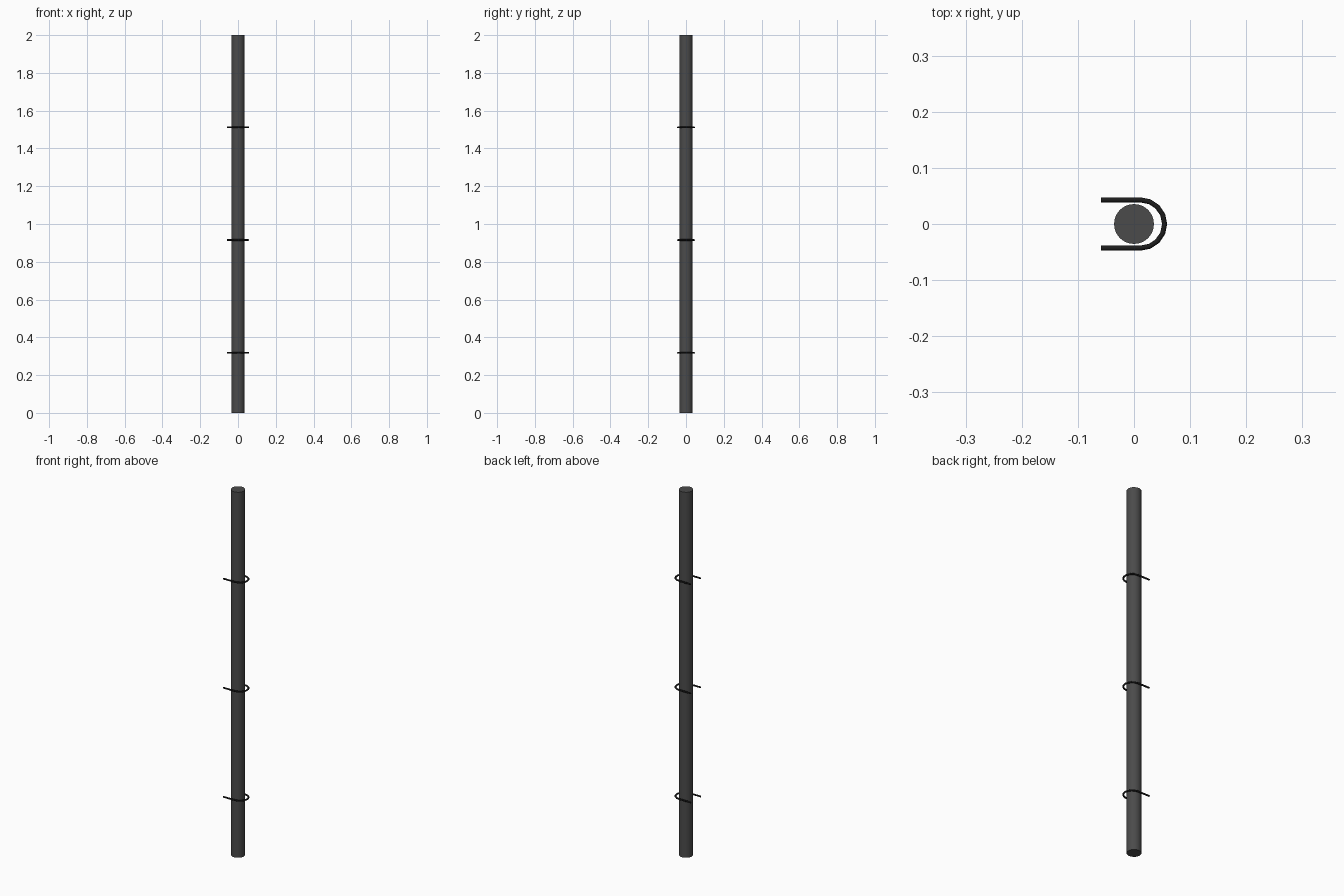
import bpy, math

if "Cube" in bpy.data.objects:
    bpy.data.objects.remove(bpy.data.objects["Cube"])

def material(name, v):
    m = bpy.data.materials.new(name)
    m.diffuse_color = (v, v, v, 1)
    m.use_nodes = True
    m.node_tree.nodes["Principled BSDF"].inputs["Base Color"].default_value = m.diffuse_color
    return m

pole_mat = material("dark_grey", 0.07)
clip_mat = material("black", 0.012)

# Downpipe pole
bpy.ops.mesh.primitive_cylinder_add(vertices=32, radius=0.0355, depth=2, location=(0, 0, 1))
pole = bpy.context.object
pole.name = "pole"
pole.data.materials.append(pole_mat)
bpy.ops.object.shade_smooth_by_angle(angle=math.radians(30))

# U-shaped wire brackets, open towards -x
R, CX, N = 0.0430, 0.0115, 8
path = [(-0.059, -R)]
path += [(CX + R * math.cos(a), R * math.sin(a))
         for a in (-math.pi / 2 + math.pi * i / N for i in range(N + 1))]
path += [(-0.059, R)]

def bracket(name, z):
    cu = bpy.data.curves.new(name, 'CURVE')
    cu.dimensions = '3D'
    cu.bevel_depth = 0.0045
    cu.bevel_resolution = 2
    cu.use_fill_caps = True
    sp = cu.splines.new('POLY')
    sp.points.add(len(path) - 1)
    for p, (x, y) in zip(sp.points, path):
        p.co = (x, y, 0, 1)
    ob = bpy.data.objects.new(name, cu)
    ob.location = (0, 0, z)
    bpy.context.collection.objects.link(ob)
    cu.materials.append(clip_mat)
    # convert to a mesh so the wire is real geometry
    bpy.ops.object.select_all(action='DESELECT')
    ob.select_set(True)
    bpy.context.view_layer.objects.active = ob
    bpy.ops.object.convert(target='MESH')
    bpy.ops.object.shade_smooth_by_angle(angle=math.radians(50))

for i, z in enumerate((0.318, 0.915, 1.512)):
    bracket(f"bracket_{i + 1}", z)
